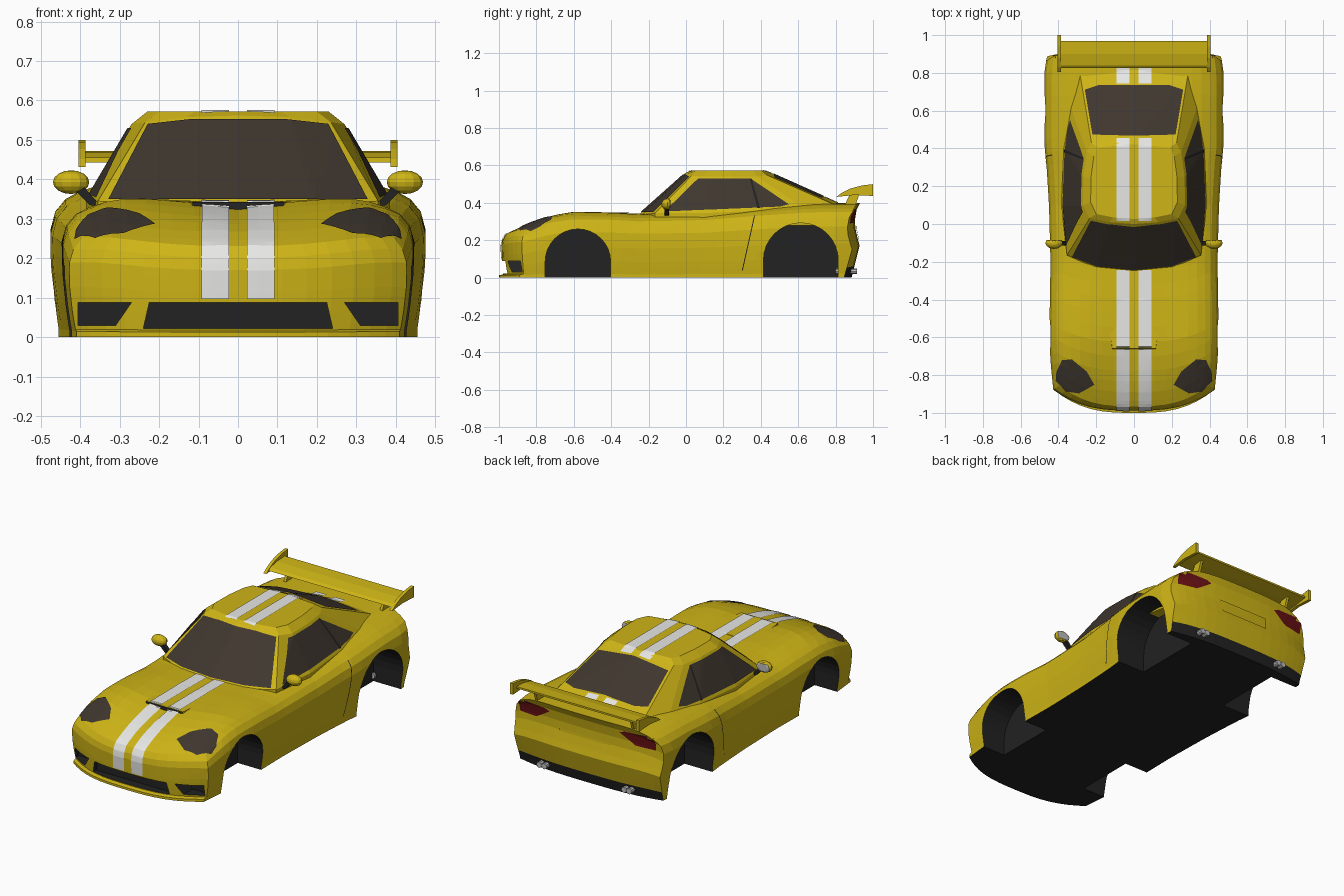
import bpy, bmesh, math
from mathutils import Vector
from mathutils.bvhtree import BVHTree

if "Cube" in bpy.data.objects:
    bpy.data.objects.remove(bpy.data.objects["Cube"])


def material(name, *rgb):
    m = bpy.data.materials.new(name)
    m.diffuse_color = (*rgb, 1)
    m.use_nodes = True
    m.node_tree.nodes["Principled BSDF"].inputs["Base Color"].default_value = m.diffuse_color
    return m


YELLOW = material("yellow paint", 0.62, 0.46, 0.008)
BLACK = material("black trim", 0.016, 0.016, 0.016)
GLASS = material("dark glass", 0.05, 0.038, 0.028)
WHITE = material("white stripe", 0.88, 0.88, 0.86)
RED = material("tail red", 0.15, 0.006, 0.008)
SILVER = material("silver", 0.5, 0.5, 0.5)


def interp(v, table):
    for (a, p), (b, q) in zip(table, table[1:]):
        if v <= b:
            return p + (q - p) * max(0, (v - a) / (b - a))
    return table[-1][1]


def place(axis, a, b, c):
    return Vector({'x': (c, a, b), 'y': (a, c, b), 'z': (a, b, c)}[axis])


def finish(name, bm, mats, mirror=False, recalc=True):
    if recalc:
        bmesh.ops.recalc_face_normals(bm, faces=bm.faces)
    me = bpy.data.meshes.new(name)
    bm.to_mesh(me)
    bm.free()
    ob = bpy.data.objects.new(name, me)
    bpy.context.collection.objects.link(ob)
    for m in mats:
        me.materials.append(m)
    if mirror:
        ob.modifiers.new("mirror", 'MIRROR')
    return ob


def prism(bm, poly, axis, lo, hi, index=0):
    rings = [[bm.verts.new(place(axis, a, b, c)) for a, b in poly] for c in (lo, hi)]
    faces = [bm.faces.new(r) for r in rings]
    n = len(poly)
    for i in range(n):
        j = (i + 1) % n
        faces.append(bm.faces.new((rings[0][i], rings[0][j], rings[1][j], rings[1][i])))
    for f in faces:
        f.material_index = index


def tree_of(ob):
    bm = bmesh.new()
    bm.from_mesh(ob.data)
    t = BVHTree.FromBMesh(bm)
    bm.free()
    return t


# thin painted plate: a convex outline dropped along an axis onto the bodywork
def decal(name, poly, axis, sign, trees, mat, mirror=True, off=0.004, step=0.015):
    area = sum(a[0] * b[1] - b[0] * a[1] for a, b in zip(poly, poly[1:] + poly[:1]))
    if area < 0:
        poly = poly[::-1]
    lo = [min(p[k] for p in poly) for k in (0, 1)]
    size = [max(p[k] for p in poly) - lo[k] for k in (0, 1)]
    bm = bmesh.new()
    bmesh.ops.create_grid(bm, x_segments=max(1, round(size[0] / step)),
                          y_segments=max(1, round(size[1] / step)), size=0.5)
    for v in bm.verts:
        v.co = (lo[0] + (v.co.x + 0.5) * size[0], lo[1] + (v.co.y + 0.5) * size[1], 0)
    for p, q in zip(poly, poly[1:] + poly[:1]):
        bmesh.ops.bisect_plane(bm, geom=bm.verts[:] + bm.edges[:] + bm.faces[:], dist=1e-6,
                               plane_co=(*p, 0), plane_no=(q[1] - p[1], p[0] - q[0], 0),
                               clear_outer=True)
    ray = place(axis, 0, 0, -sign)
    missed = []
    for v in bm.verts:
        hits = [t.ray_cast(place(axis, v.co.x, v.co.y, 3 * sign), ray) for t in trees]
        hits = [h for h in hits if h[0] is not None]
        if hits:
            h = min(hits, key=lambda r: r[3])
            n = h[1] if h[1].dot(ray) < 0 else -h[1]
            v.co = h[0] + n * off
        else:
            missed.append(v)
    bmesh.ops.delete(bm, geom=missed, context='VERTS')
    bm.normal_update()
    for f in bm.faces:
        if f.normal.dot(ray) > 0:
            f.normal_flip()
    return finish(name, bm, [mat], mirror, recalc=False)


# lower body: a box grid bent by width, height and end profiles
WIDTH = [(-1, .415), (-.85, .43), (-.72, .443), (-.5, .447), (-.2, .442), (.1, .45),
         (.34, .465), (.4, .475), (.8, .475), (.93, .455)]
HEIGHT = [(-1, .212), (-.95, .24), (-.85, .288), (-.72, .337), (-.6, .356), (-.4, .352),
          (-.25, .342), (.1, .35), (.4, .378), (.65, .397), (.93, .4)]
SIDE = [(0, .96), (.06, .96), (.25, .98), (.55, 1), (.78, 1), (.91, .975), (1, .92)]
FRONT = [(0, -1), (.06, -1), (.08, -.978), (.45, -.985), (.8, -.988), (.91, -.982), (1, -.965)]
REAR = [(0, .885), (.15, .9), (.43, .928), (.52, .918), (.72, .9), (.95, .915), (1, .93)]
DIP = [(-.9, 0), (-.7, .024), (-.45, .014), (-.25, 0)]


def body_point(u, t, w):
    f = interp(w, FRONT) + 0.11 * abs(u) ** 3
    r = interp(w, REAR) - 0.04 * abs(u) ** 3
    y = f + t * (r - f)
    top = interp(y, HEIGHT) * (1 - 0.12 * abs(u) ** 6)
    top -= interp(y, DIP) * (1 - min(1, abs(u) / 0.65))
    return u * interp(y, WIDTH) * interp(w, SIDE), y, w * top


half = [.13, .27, .42, .57, .7, .82, .92, 1]
U = [-u for u in half[::-1]] + [0] + half
T = [0, .015, .04, .07, .1, .14] + [.18 + .041 * i for i in range(20)] + [1]
W = [0, .06, .08, .15, .28, .43, .52, .66, .78, .91, 1]
bm = bmesh.new()


def sheet(A, B, fn):
    g = [[bm.verts.new(fn(a, b)) for b in B] for a in A]
    for i in range(len(A) - 1):
        for j in range(len(B) - 1):
            bm.faces.new((g[i][j], g[i + 1][j], g[i + 1][j + 1], g[i][j + 1]))


for e in (0, 1):
    sheet(U, T, lambda u, t: body_point(u, t, e))
    sheet(U, W, lambda u, w: body_point(u, e, w))
    sheet(T, W, lambda t, w: body_point(2 * e - 1, t, w))
bmesh.ops.remove_doubles(bm, verts=bm.verts, dist=1e-5)
bmesh.ops.recalc_face_normals(bm, faces=bm.faces)
for f in bm.faces:
    c = f.calc_center_median()
    if f.normal.z < -0.95 and c.z < 0.005 or f.normal.y > 0.5 and c.z < 0.06:
        f.material_index = 1
body = finish("body", bm, [YELLOW, BLACK])

# wheel arches and front intakes cut out in black
bm = bmesh.new()
for s in (1, -1):
    for cy, cz, r in ((-.578, .085, .175), (.614, .093, .2)):
        arch = [(cy + r * math.cos(math.pi * i / 16), cz + r * math.sin(math.pi * i / 16))
                for i in range(17)]
        prism(bm, arch + [(cy - r, -.1), (cy + r, -.1)], 'x', s * .28, s * .6, 1)
    prism(bm, [(s * x, z) for x, z in ((.27, .088), (.405, .088), (.405, .03), (.31, .03))],
          'y', -1.1, -.85, 1)
prism(bm, [(-.24, .022), (.24, .022), (.225, .088), (-.225, .088)], 'y', -1.1, -.93, 1)
cutter = finish("arch_cutter", bm, [YELLOW, BLACK])
cutter.hide_render = True
body_tree = tree_of(body)
mod = body.modifiers.new("arches", 'BOOLEAN')
mod.operation, mod.solver, mod.object = 'DIFFERENCE', 'EXACT', cutter
bpy.context.view_layer.objects.active = body
bpy.ops.object.modifier_apply(modifier=mod.name)
bpy.data.objects.remove(cutter)

# cabin: plan rings from belt to roof
belt = [(0, -.255, .335), (.2, -.235, .335), (.355, -.165, .345), (.385, .1, .345),
        (.372, .4, .36), (.335, .62, .38), (.285, .79, .392), (0, .82, .397)]
roof = [(0, 0, .562), (.13, .01, .558), (.235, .03, .545), (.27, .1, .54),
        (.268, .25, .54), (.25, .38, .54), (.225, .43, .55), (0, .45, .562)]
skirt = [(x, y, .28) for x, y, z in belt]
crown = [(x * .85, .22 + (y - .22) * .88, .572) for x, y, z in roof]
bm = bmesh.new()
rings = []
for ring in (skirt, belt, roof, crown):
    full = ring + [(-x, y, z) for x, y, z in ring[-2:0:-1]]
    rings.append([bm.verts.new(p) for p in full])
for a, b in zip(rings, rings[1:]):
    for i in range(len(a)):
        j = (i + 1) % len(a)
        bm.faces.new((a[i], a[j], b[j], b[i]))
bm.faces.new(rings[0])
bm.faces.new(rings[-1])
cabin = finish("cabin", bm, [YELLOW])

# hood scoop with a dark mouth
bm = bmesh.new()
lo = [bm.verts.new(p) for p in ((-.12, -.67, .28), (.12, -.67, .28), (.16, -.38, .3), (-.16, -.38, .3))]
hi = [bm.verts.new(p) for p in ((-.115, -.66, .343), (.115, -.66, .343), (.15, -.4, .344), (-.15, -.4, .344))]
bm.faces.new(lo)
bm.faces.new(hi)
for i in range(4):
    f = bm.faces.new((lo[i], lo[(i + 1) % 4], hi[(i + 1) % 4], hi[i]))
    f.material_index = 1 if i == 0 else 0
scoop = finish("hood_scoop", bm, [YELLOW, BLACK])

cabin_tree = tree_of(cabin)
shell = [body_tree, cabin_tree, tree_of(scoop)]

# glass
decal("windshield", [(-.328, .347), (.328, .347), (.228, .538), (.12, .55), (-.12, .55), (-.228, .538)],
      'y', -1, [cabin_tree], GLASS, False)
decal("rear_window", [(-.218, .46), (0, .466), (.218, .46), (.26, .71), (.19, .733), (-.19, .733), (-.26, .71)],
      'z', 1, [cabin_tree], GLASS, False)
decal("side_window", [(-.115, .352), (.065, .528), (.345, .528), (.55, .39), (.5, .378)],
      'x', 1, [cabin_tree], GLASS)
decal("window_pillar", [(.34, .528), (.35, .528), (.395, .37), (.38, .37)],
      'x', 1, [cabin_tree], BLACK, off=0.006)

# lights
decal("headlight", [(.21, -.85), (.25, -.78), (.33, -.715), (.38, -.72), (.408, -.78),
                    (.412, -.83), (.36, -.885), (.29, -.895)], 'z', 1, [body_tree], GLASS, step=.01)
decal("tail_light", [(.22, .352), (.25, .365), (.4, .37), (.43, .345), (.425, .29), (.31, .295)],
      'y', 1, [body_tree], RED)
decal("rear_panel", [(-.15, .2), (.15, .2), (.16, .275), (-.16, .275)], 'y', 1,
      [body_tree], YELLOW, False, off=.006)

# racing stripes and door seams
decal("nose_stripe", [(.023, .097), (.092, .097), (.092, .213), (.023, .213)], 'y', -1, [body_tree], WHITE)
for name, y0, y1 in (("hood", -.98, -.243), ("roof", .018, .455), ("deck", .742, .83)):
    decal(name + "_stripe", [(.023, y0), (.092, y0), (.092, y1), (.023, y1)], 'z', 1, shell, WHITE)
decal("door_seam", [(.364, .33), (.369, .33), (.304, .04), (.299, .04)], 'x', 1,
      [body_tree], BLACK, off=.002)

# rear wing
bm = bmesh.new()
prism(bm, [(.825, .443), (.84, .455), (.9, .468), (.97, .472), (.97, .462), (.9, .45)], 'x', -.388, .388)
wing = finish("wing_blade", bm, [YELLOW])
bm = bmesh.new()
prism(bm, [(.805, .432), (.83, .452), (.88, .477), (.94, .493), (1, .5), (1, .437), (.9, .442)], 'x', .386, .404)
finish("wing_end_plate", bm, [YELLOW], True)
bm = bmesh.new()
prism(bm, [(.84, .37), (.9, .37), (.93, .455), (.88, .455)], 'x', .295, .31)
finish("wing_strut", bm, [YELLOW], True)

# door mirrors with silver glass
bm = bmesh.new()
bmesh.ops.create_uvsphere(bm, u_segments=12, v_segments=8, radius=1)
for v in bm.verts:
    v.co = (.423 + v.co.x * .046, -.1 + min(v.co.y, .5) * .032, .393 + v.co.z * .03)
bm.normal_update()
for f in bm.faces:
    f.material_index = 1 if f.normal.y > 0.9 else 0
finish("door_mirror", bm, [YELLOW, SILVER], True)
bm = bmesh.new()
prism(bm, [(.345, .33), (.375, .335), (.415, .375), (.39, .38)], 'y', -.115, -.09)
finish("mirror_stalk", bm, [BLACK], True)

# twin exhaust tips
bm = bmesh.new()
for cx in (.25, .282):
    ring = [(cx + .016 * math.cos(math.pi * i / 5), .034 + .016 * math.sin(math.pi * i / 5)) for i in range(10)]
    prism(bm, ring, 'y', .8, .915)
finish("exhaust_tip", bm, [SILVER], True)
